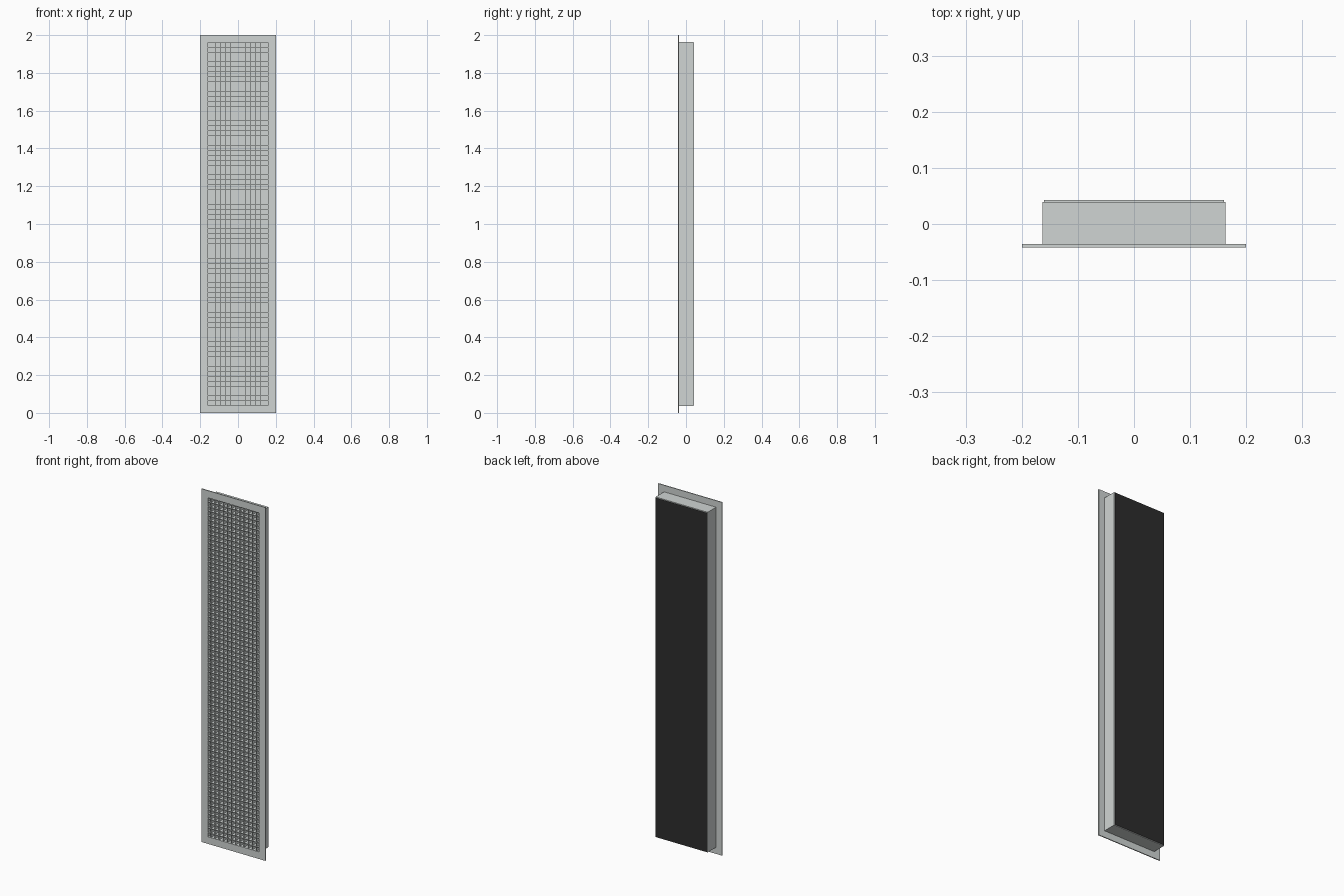
import bpy
import bmesh

if "Cube" in bpy.data.objects:
    bpy.data.objects.remove(bpy.data.objects["Cube"])


def material(name, rgb):
    m = bpy.data.materials.new(name)
    m.diffuse_color = (*rgb, 1.0)
    m.use_nodes = True
    m.node_tree.nodes["Principled BSDF"].inputs["Base Color"].default_value = m.diffuse_color
    return m


METAL = material("light_grey_metal", (0.63, 0.665, 0.655))
BLACK = material("matte_black", (0.026, 0.026, 0.026))

FRONT, BACK = -0.0415, 0.0425      # overall depth
FLANGE_BACK = -0.036               # rear face of the flange
PLATE_FRONT = 0.0395               # front face of the back plate
OPEN_X, OPEN_Z = 0.16, 0.96        # half size of the opening
MID = 1.0                          # centre height
PITCH, BAR = 0.026, 0.002          # grid spacing and blade thickness
GRID_FRONT, GRID_BACK = -0.041, PLATE_FRONT


def add_box(bm, x0, x1, y0, y1, z0, z1):
    v = [bm.verts.new((x, y, z)) for x in (x0, x1) for y in (y0, y1) for z in (z0, z1)]
    for f in ((0, 1, 3, 2), (4, 6, 7, 5), (0, 4, 5, 1), (2, 3, 7, 6), (0, 2, 6, 4), (1, 5, 7, 3)):
        bm.faces.new([v[i] for i in f])


def finish(bm, name, mat):
    bmesh.ops.recalc_face_normals(bm, faces=bm.faces)
    me = bpy.data.meshes.new(name)
    bm.to_mesh(me)
    bm.free()
    me.materials.append(mat)
    ob = bpy.data.objects.new(name, me)
    bpy.context.collection.objects.link(ob)
    return ob


def ring(name, outer, inner, y0, y1, mat):
    """Rectangular frame between an outer and inner half size (x, z)."""
    bm = bmesh.new()
    loops = []
    for (hx, hz), y in ((outer, y0), (outer, y1), (inner, y1), (inner, y0)):
        loops.append([bm.verts.new((sx * hx, y, MID + sz * hz))
                      for sx, sz in ((-1, -1), (1, -1), (1, 1), (-1, 1))])
    for a in range(4):
        p, q = loops[a], loops[(a + 1) % 4]
        for i in range(4):
            j = (i + 1) % 4
            bm.faces.new((p[i], p[j], q[j], q[i]))
    return finish(bm, name, mat)


# Wide front flange and the duct collar behind it
ring("front_flange", (0.2, 1.0), (OPEN_X, OPEN_Z), FRONT, FLANGE_BACK, METAL)
ring("collar", (OPEN_X + 0.003, OPEN_Z + 0.003), (OPEN_X, OPEN_Z), FLANGE_BACK, PLATE_FRONT, METAL)

# Upright blades of the egg-crate core, six each side of the centre
bm = bmesh.new()
for i in range(12):
    x = (i - 5.5) * PITCH
    add_box(bm, x - BAR / 2, x + BAR / 2, GRID_FRONT, GRID_BACK, MID - OPEN_Z, MID + OPEN_Z)
finish(bm, "upright_blades", METAL)

# Level blades, one on the centre line and the rest spaced from it
bm = bmesh.new()
for i in range(-36, 37):
    z = MID + i * PITCH
    add_box(bm, -OPEN_X, OPEN_X, GRID_FRONT, GRID_BACK, z - BAR / 2, z + BAR / 2)
finish(bm, "level_blades", METAL)

# Metal plate closing the back, painted black on its rear face
bm = bmesh.new()
add_box(bm, -OPEN_X, OPEN_X, PLATE_FRONT, BACK, MID - OPEN_Z, MID + OPEN_Z)
plate = finish(bm, "back_plate", METAL)
plate.data.materials.append(BLACK)
for poly in plate.data.polygons:
    if poly.normal.y > 0.9:
        poly.material_index = 1
